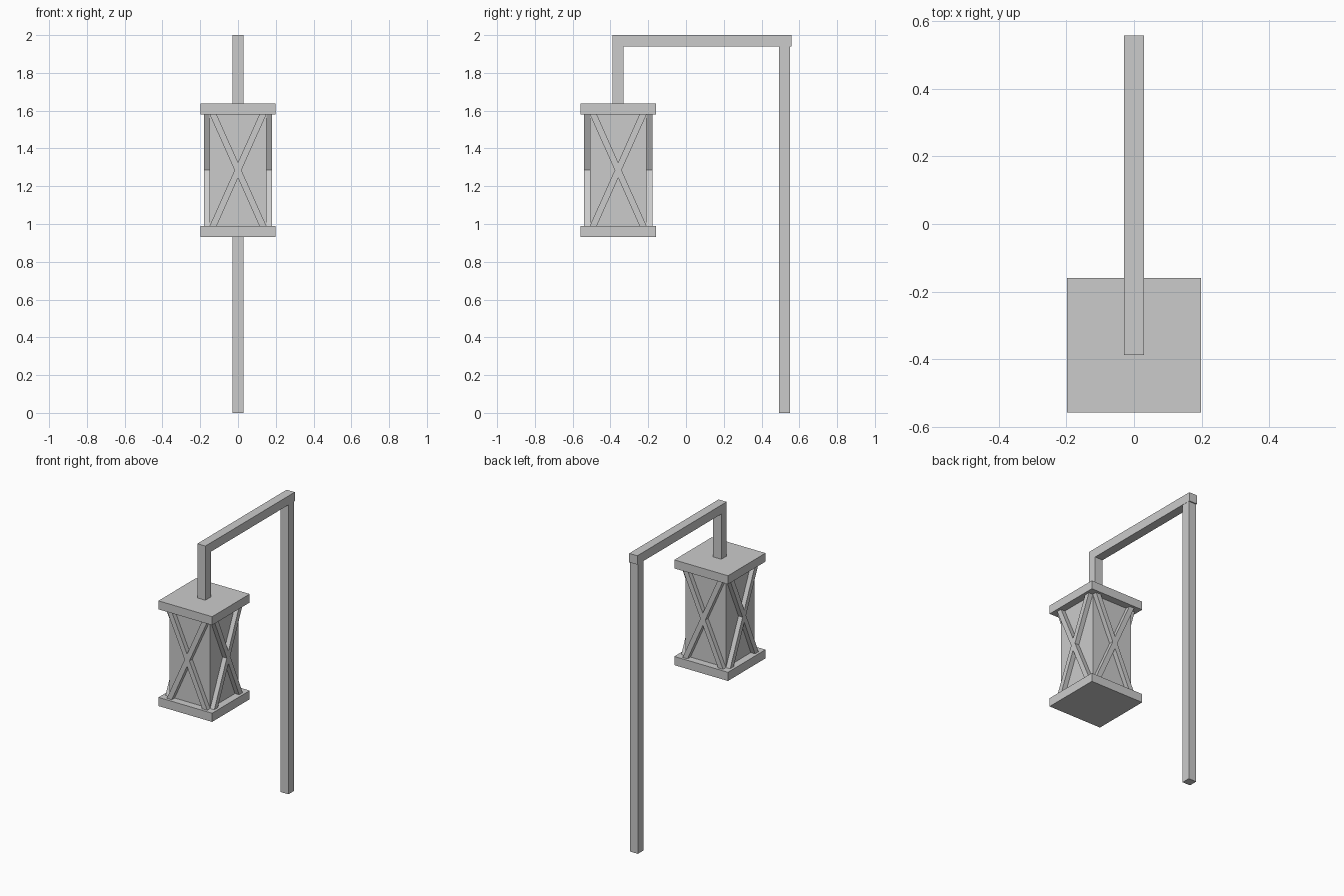
import bpy, bmesh
from math import pi
from mathutils import Matrix, Vector

if "Cube" in bpy.data.objects:
    bpy.data.objects.remove(bpy.data.objects["Cube"])

LY = -0.359          # lantern centre in y
Z0, Z1 = 0.99, 1.58  # lantern body bottom and top


def finish(name, bm):
    bmesh.ops.recalc_face_normals(bm, faces=bm.faces[:])
    me = bpy.data.meshes.new(name)
    bm.to_mesh(me)
    bm.free()
    ob = bpy.data.objects.new(name, me)
    bpy.context.collection.objects.link(ob)


def box(name, x, y, z):
    """Box from (min, max) pairs."""
    bm = bmesh.new()
    bmesh.ops.create_cube(bm, size=1)
    for v in bm.verts:
        v.co = Vector([(a + b) / 2 + c * (b - a) for c, (a, b) in zip(v.co, (x, y, z))])
    finish(name, bm)


# Post, arm and hanger
box("post", (-0.029, 0.029), (0.493, 0.551), (0, 1.94))
box("arm", (-0.03, 0.03), (-0.388, 0.558), (1.94, 2.0))
box("hanger", (-0.03, 0.03), (-0.388, -0.331), (1.635, 1.94))

# Lantern plates and body
W = 0.199
box("lantern_cap", (-W, W), (LY - W, LY + W), (Z1, 1.637))
box("lantern_base", (-W, W), (LY - W, LY + W), (0.932, Z0))
B = 0.15
box("lantern_body", (-B, B), (LY - B, LY + B), (Z0, Z1))

# Cross braces: one X-shaped profile extruded, turned onto each side
h = (Z1 - Z0) / 2
quarter = [(0.018, 0), (0.15, h), (0.113, h), (0, 0.041)]
profile = (quarter + [(-x, z) for x, z in quarter[2:0:-1]] + [(-0.018, 0)]
           + [(-x, -z) for x, z in quarter[1:]] + [(x, -z) for x, z in quarter[2:0:-1]])
for i, side in enumerate(("front", "right", "back", "left")):
    bm = bmesh.new()
    face = bm.faces.new([bm.verts.new((x, -0.181, z)) for x, z in profile])
    ext = bmesh.ops.extrude_face_region(bm, geom=[face])
    for v in ext["geom"]:
        if isinstance(v, bmesh.types.BMVert):
            v.co.y = -B
    bmesh.ops.transform(bm, verts=bm.verts[:], matrix=Matrix.Translation((0, LY, (Z0 + Z1) / 2))
                        @ Matrix.Rotation(i * pi / 2, 4, 'Z'))
    finish(side + "_cross_brace", bm)
